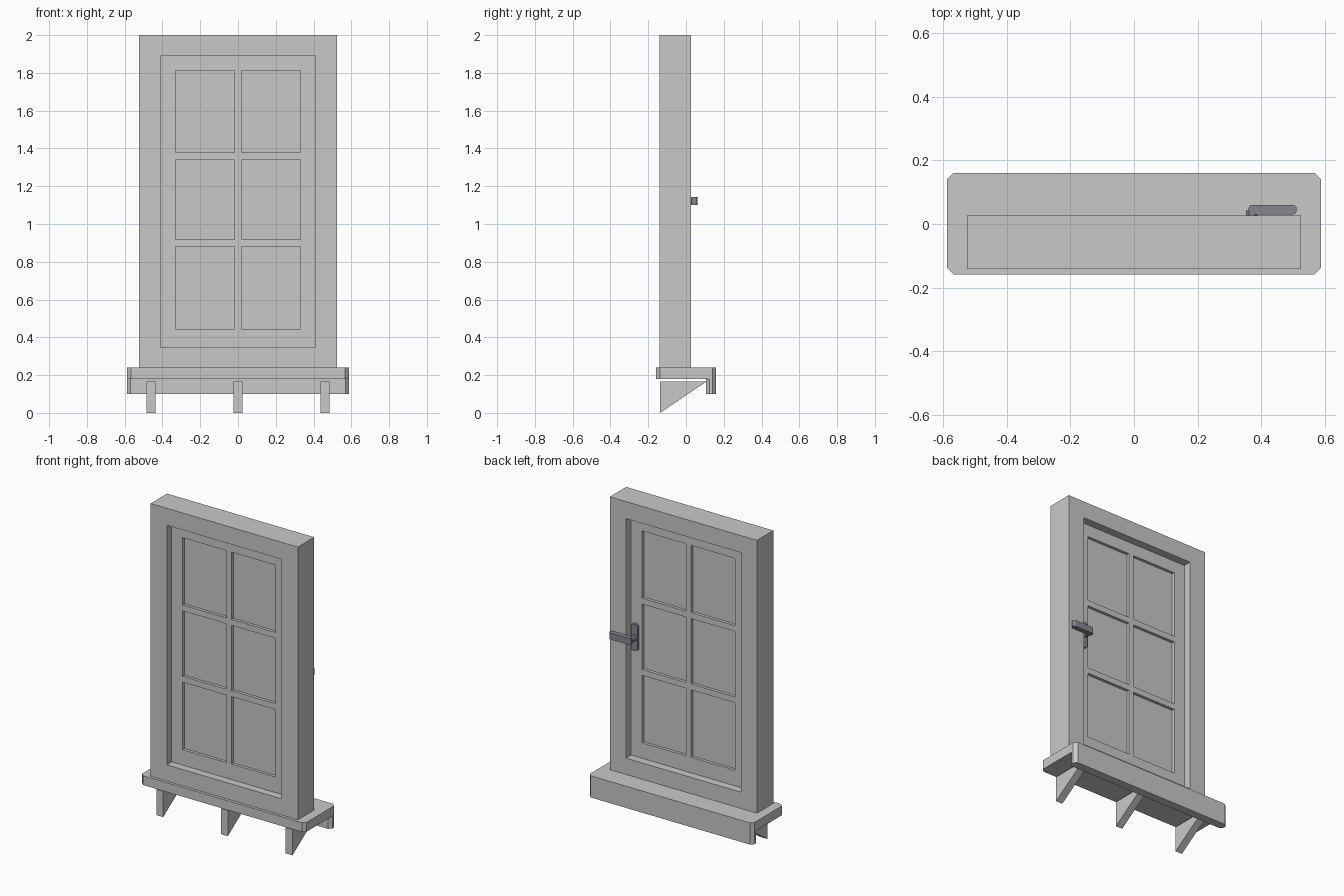
import bpy
import bmesh

if "Cube" in bpy.data.objects:
    bpy.data.objects.remove(bpy.data.objects["Cube"])


def material(name, rgb):
    m = bpy.data.materials.new(name)
    m.diffuse_color = (*rgb, 1.0)
    m.use_nodes = True
    m.node_tree.nodes["Principled BSDF"].inputs["Base Color"].default_value = m.diffuse_color
    return m


STONE = material("light_grey", (0.58, 0.59, 0.565))
METAL = material("dark_grey_metal", (0.24, 0.24, 0.285))


def finish(name, bm, mat):
    bmesh.ops.recalc_face_normals(bm, faces=bm.faces[:])
    me = bpy.data.meshes.new(name)
    bm.to_mesh(me)
    bm.free()
    me.materials.append(mat)
    ob = bpy.data.objects.new(name, me)
    bpy.context.collection.objects.link(ob)
    return ob


def box(name, x, y, z, mat, axis=None, bevel=0.0, segments=1):
    """Box from min/max pairs; edges running along one axis may be bevelled."""
    bm = bmesh.new()
    bmesh.ops.create_cube(bm, size=1)
    for v in bm.verts:
        for i, (lo, hi) in enumerate((x, y, z)):
            v.co[i] = lo if v.co[i] < 0 else hi
    if axis is not None:
        edges = [e for e in bm.edges
                 if abs((e.verts[0].co - e.verts[1].co).normalized()[axis]) > 0.9]
        bmesh.ops.bevel(bm, geom=edges, offset=bevel, segments=segments,
                        profile=0.5, affect='EDGES')
    return finish(name, bm, mat)


def lattice(name, xs, zs, y, mat):
    """Slab with rectangular openings: cells with odd row and column are open."""
    bm = bmesh.new()
    grid = [[bm.verts.new((px, y[0], pz)) for pz in zs] for px in xs]
    for i in range(len(xs) - 1):
        for j in range(len(zs) - 1):
            if not (i % 2 and j % 2):
                bm.faces.new((grid[i][j], grid[i + 1][j],
                              grid[i + 1][j + 1], grid[i][j + 1]))
    ret = bmesh.ops.extrude_face_region(bm, geom=bm.faces[:], use_keep_orig=True)
    for v in ret["geom"]:
        if isinstance(v, bmesh.types.BMVert):
            v.co.y = y[1]
    return finish(name, bm, mat)


# Outer frame, sash with six panes
lattice("window_frame", [-0.525, -0.41, 0.41, 0.525],
        [0.24, 0.345, 1.89, 2.0], (-0.14, 0.027), STONE)
lattice("window_sash", [-0.41, -0.332, -0.018, 0.018, 0.332, 0.41],
        [0.345, 0.445, 0.88, 0.918, 1.34, 1.378, 1.812, 1.89],
        (-0.09, -0.025), STONE)
box("window_panes", (-0.34, 0.34), (-0.071, -0.044), (0.435, 1.82), STONE)

# Sill slab and hanging apron at the back, corners chamfered
box("sill_slab", (-0.587, 0.587), (-0.158, 0.16), (0.18, 0.24), STONE, 2, 0.02)
box("sill_apron", (-0.587, 0.587), (0.105, 0.16), (0.10, 0.239), STONE, 2, 0.019)

# Triangular brackets under the sill
for label, cx in (("left", -0.461), ("middle", 0.0), ("right", 0.461)):
    bm = bmesh.new()
    sides = [[bm.verts.new((cx + s * 0.024, py, pz))
              for py, pz in ((-0.138, 0.0), (0.108, 0.165), (-0.138, 0.165))]
             for s in (-1, 1)]
    for s in sides:
        bm.faces.new(s)
    for k in range(3):
        n = (k + 1) % 3
        bm.faces.new((sides[0][k], sides[0][n], sides[1][n], sides[1][k]))
    finish("bracket_" + label, bm, STONE)

# Handle on the back of the sash
box("handle_plate", (0.352, 0.398), (-0.027, -0.006), (1.035, 1.205), METAL, 1, 0.01)
box("handle_stem", (0.352, 0.388), (-0.01, 0.042), (1.103, 1.139), METAL, 1, 0.01)
box("handle_lever", (0.36, 0.511), (0.03, 0.06), (1.10, 1.142), METAL, 2, 0.012, 3)
